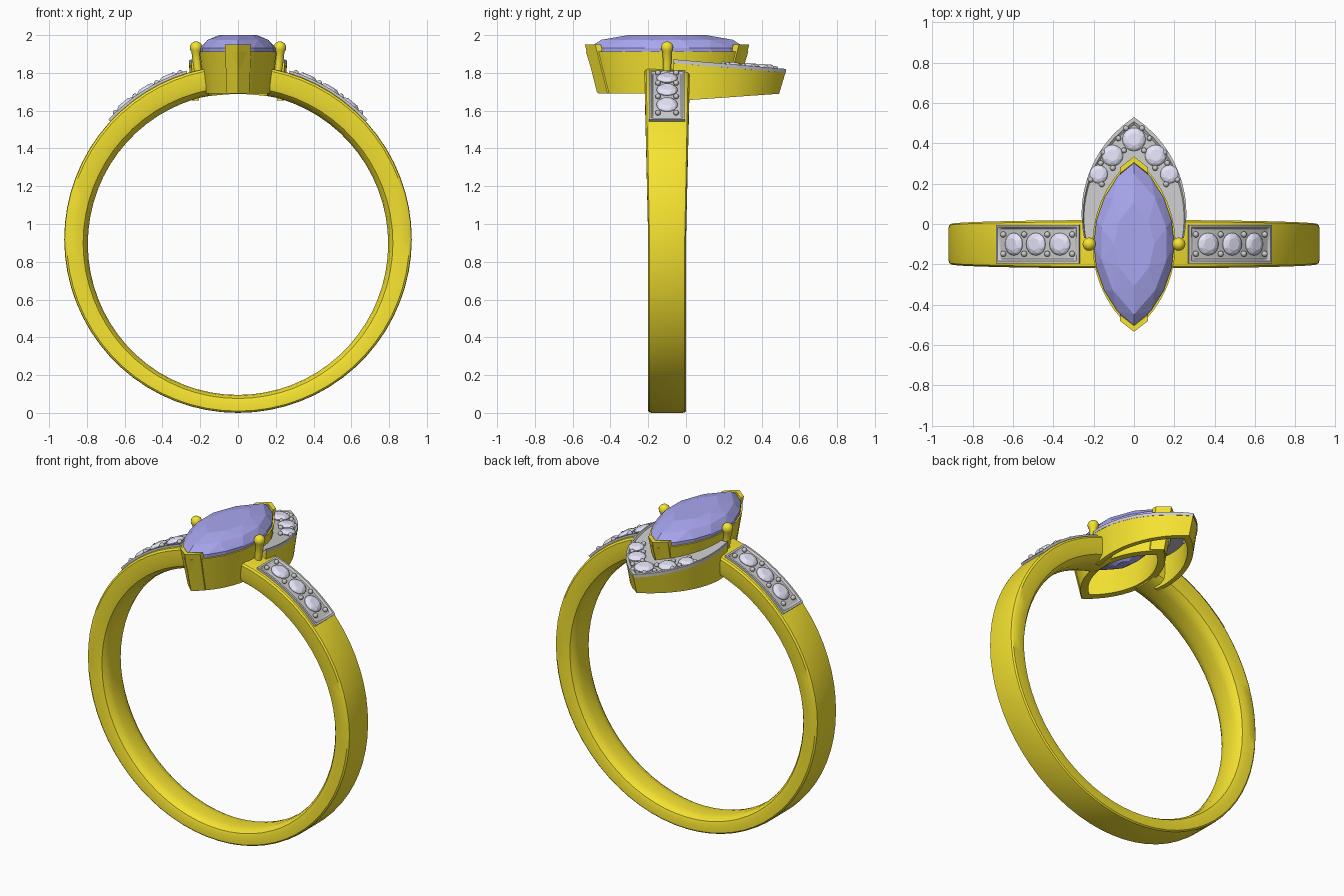
import bpy, bmesh
from math import sin, cos, pi, radians, sqrt, asin
from mathutils import Vector

if "Cube" in bpy.data.objects:
    bpy.data.objects.remove(bpy.data.objects["Cube"])


def material(name, rgb):
    m = bpy.data.materials.new(name)
    m.diffuse_color = (*rgb, 1)
    m.use_nodes = True
    m.node_tree.nodes["Principled BSDF"].inputs["Base Color"].default_value = m.diffuse_color
    return m


GOLD = material("gold", (0.92, 0.77, 0.03))
BLUE = material("blue_gem", (0.40, 0.39, 0.88))
CLEAR = material("pale_gem", (0.78, 0.78, 0.95))
CY = -0.1          # y of band and centre stone
RO = 0.92          # band outer radius


def add_object(name, mesh, mat=None):
    ob = bpy.data.objects.new(name, mesh)
    bpy.context.collection.objects.link(ob)
    if mat and not mesh.materials:
        mesh.materials.append(mat)
    return ob


def finish(name, bm, mat=None, smooth=35):
    bmesh.ops.recalc_face_normals(bm, faces=bm.faces)
    me = bpy.data.meshes.new(name)
    bm.to_mesh(me)
    bm.free()
    if smooth:
        me.shade_smooth()
        me.set_sharp_from_angle(angle=radians(smooth))
    return add_object(name, me, mat)


def loft(name, rows, mat=None, ring=True, loop=False, caps=False):
    """Skin rows of points; ring closes each row, loop joins last row to first."""
    bm = bmesh.new()
    v = [[bm.verts.new(p) for p in r] for r in rows]
    n, k = len(rows), len(rows[0])
    for i in range(n if loop else n - 1):
        for j in range(k if ring else k - 1):
            a, b = v[i], v[(i + 1) % n]
            bm.faces.new((a[j], a[(j + 1) % k], b[(j + 1) % k], b[j]))
    if caps:
        bm.faces.new(v[0])
        bm.faces.new(v[-1])
    return finish(name, bm, mat)


def arc_x(w, l, y):
    """Half width of a pointed-oval outline at distance y from its middle."""
    r = (l * l + w * w) / (2 * w)
    return max(0.0, sqrt(max(0.0, r * r - y * y)) - (r - w))


def marquise(w, l, n):
    r = (l * l + w * w) / (2 * w)
    f = asin(l / r)
    ys = [r * sin(f * (2 * i / n - 1)) for i in range(n)]
    right = [(arc_x(w, l, y), y) for y in ys]
    return right + [(-x, -y) for x, y in right]


# band: comfort-fit section swept round, left open under the head
SECTION = [(-1, .9), (-.93, .98), (-.8, 1), (0, 1), (.8, 1), (.93, .98), (1, .9),
           (1, .45), (.92, .2), (.7, .06), (.35, 0), (-.35, 0), (-.7, .06), (-.92, .2), (-1, .45)]
rows = []
for i in range(65):
    a = radians(11 + 338 * i / 64)
    half = .1 + .02 * max(0, cos(a))
    row = []
    for s, t in SECTION:
        x = sin(a) * (.795 + t * (RO - .795))
        z = (1 - t) * (.895 + .8 * cos(a)) + t * (RO + RO * cos(a))
        row.append((x, CY + s * half, z))
    rows.append(row)
loft("band", rows, GOLD, caps=True)

# shared meshes for round stones and setting beads
bm = bmesh.new()
for rad, z, n, off in ((.55, .3, 8, 0), (.85, .18, 8, .5), (1, 0, 16, 0), (1, -.06, 16, 0), (.1, -.7, 8, 0)):
    for i in range(n):
        a = 2 * pi * (i + off) / n
        bm.verts.new((rad * cos(a), rad * sin(a), z))
bmesh.ops.convex_hull(bm, input=bm.verts)
first_stone = finish("accent_stone_template", bm, CLEAR, 0)
STONE = first_stone.data
bpy.data.objects.remove(first_stone)
BEAD = bpy.data.meshes.new("setting_bead")
bm = bmesh.new()
bmesh.ops.create_icosphere(bm, subdivisions=2, radius=1)
bm.to_mesh(BEAD)
bm.free()
BEAD.shade_smooth()


def place(name, mesh, loc, normal, size):
    ob = add_object(name, mesh)
    ob.location = loc
    ob.rotation_mode = 'QUATERNION'
    ob.rotation_quaternion = Vector(normal).to_track_quat('Z', 'Y')
    ob.scale = (size,) * 3


# shoulder trays with three stones each
INSET = [0, 0, .012, .022]
HEIGHT = [.895, .933, .933, .923]
for side, tag in ((-1, "left"), (1, "right")):
    a0, a1, hw = radians(17), radians(47.3), .096
    us = [a0 + d / RO for d in INSET] + [a0 + (a1 - a0) * k / 8 for k in range(1, 8)] \
        + [a1 - d / RO for d in reversed(INSET)]
    vs = [-hw + d for d in INSET] + [hw - d for d in reversed(INSET)]
    rows = []
    for i, a in enumerate(us):
        row = []
        for j, y in enumerate(vs):
            r = HEIGHT[min(i, len(us) - 1 - i, j, len(vs) - 1 - j, 3)]
            row.append((side * r * sin(a), CY + y, RO + r * cos(a)))
        rows.append(row)
    loft(tag + "_shoulder_tray", rows, ring=False)
    for k in range(7):
        a = radians(19.2 + 4.15 * k)
        d = Vector((side * sin(a), 0, cos(a)))
        base = Vector((0, CY, RO))
        if k % 2:
            place(tag + "_shoulder_stone", STONE, base + d * .93, d, .056)
        else:
            for y in (-.048, .048):
                place(tag + "_shoulder_bead", BEAD, base + d * .932 + Vector((0, y, 0)), d, .015)

# centre stone: faceted pointed oval
bm = bmesh.new()
for s, z, n in ((.5, 2.0, 4), (.84, 1.975, 5), (1, 1.932, 8), (1, 1.912, 8), (.55, 1.82, 6), (.15, 1.755, 4)):
    for x, y in marquise(.2 * s, .415 * s, n):
        bm.verts.new((x, CY + y, z))
bmesh.ops.convex_hull(bm, input=bm.verts)
finish("centre_stone", bm, BLUE, 0)

# gallery wall that carries the centre stone
rings = [[(x, CY + y, z) for x, y in marquise(w, l, 14)] for w, l, z in
         ((.206, .43, 1.912), (.18, .362, 1.69), (.14, .3, 1.69), (.172, .375, 1.912))]
loft("gallery", list(zip(*rings)), GOLD, loop=True)

# V claws at both tips, and round claws at the sides
for s, tag in ((-1, "front"), (1, "back")):
    rows = []
    for i in range(-3, 4):
        x = .07 * i / 3
        y = .435 - abs(x) * .78
        rows.append([(x, CY + s * y, 1.95), (x * .85, CY + s * (y - .064), 1.695),
                     (x * .85, CY + s * (y - .095), 1.695), (x, CY + s * (y - .03), 1.95)])
    loft(tag + "_v_claw", rows, GOLD, caps=True)
for s, tag in ((-1, "left"), (1, "right")):
    rows = []
    for r, z, dx in ((.02, 1.77, -.015), (.022, 1.85, -.005), (.024, 1.91, 0), (.031, 1.922, 0), (.033, 1.938, 0),
                     (.027, 1.954, 0), (.014, 1.964, 0), (.004, 1.966, 0)):
        rows.append([(s * (.222 + dx) + r * cos(pi * k / 8), CY + r * sin(pi * k / 8), z) for k in range(16)])
    loft(tag + "_side_claw", rows, GOLD, caps=True)


# crescent halo behind the centre stone
def top_z(y):
    return 1.866 - .085 * y


wall, plate = [], []
N = 14
for i in range(-N, N + 1):
    s = -1 if i < 0 else 1
    t = 1 - abs(i) / N
    yo, yi = -.07 + .6 * t, -.07 + .38 * t
    o = Vector((s * arc_x(.26, .48, yo - .05), yo))
    n = Vector((s * arc_x(.2, .41, yi - CY), yi))
    low, mid = Vector((o.x * .95, o.y * .93)), Vector((o.x * .84, o.y * .84))

    def at(p, z):
        return (p.x, p.y, z)
    bottom = 1.655 + .07 * max(0, low.y)
    wall.append([at(o, top_z(o.y) - .008), at(low, bottom), at(mid, bottom), at(mid, top_z(mid.y) - .025)])
    sec = [(0, -.02), (0, 0), (.1, 0), (.17, -.01), (1, -.01), (1, -.03)]
    plate.append([at(o.lerp(n, f), top_z(o.lerp(n, f).y) + dz) for f, dz in sec])
loft("halo_wall", wall, GOLD, caps=True)
loft("halo_plate", plate, caps=True)

# halo stones and beads, mirrored left to right
UP = (0, .085, 1)
for x, y, r in ((0, .42, .058), (.107, .34, .053), (.176, .247, .046)):
    for s in ((1,) if x == 0 else (-1, 1)):
        place("halo_stone", STONE, (s * x, y, top_z(y) - .002), UP, r)
for x, y in ((.04, .475), (.077, .425), (.05, .365), (.152, .355), (.105, .278),
             (.165, .302), (.215, .22), (.16, .197)):
    for s in (-1, 1):
        place("halo_bead", BEAD, (s * x, y, top_z(y) - .003), UP, .014)
